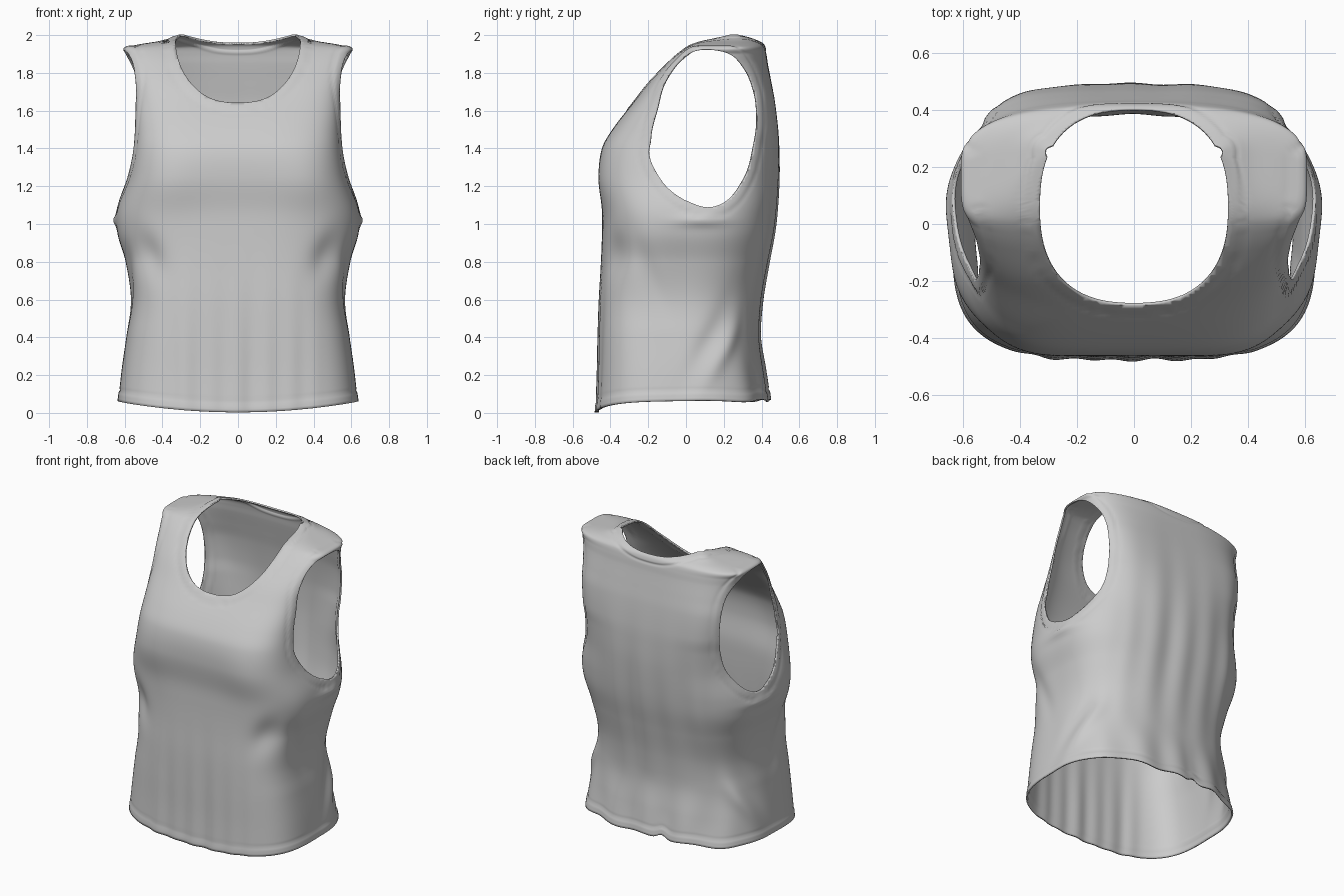
import bpy, bmesh, math
from mathutils import kdtree

if "Cube" in bpy.data.objects:
    bpy.data.objects.remove(bpy.data.objects["Cube"])

# Torso sections: z, half width, front y, back y, front and back squareness
SECTIONS = [
    (0.00, 0.635, -0.475, 0.440, 3.6, 2.7), (0.20, 0.615, -0.468, 0.415, 3.6, 2.6),
    (0.40, 0.590, -0.465, 0.393, 3.6, 2.6), (0.60, 0.567, -0.460, 0.405, 3.6, 2.6),
    (0.80, 0.595, -0.450, 0.437, 3.4, 2.7), (0.95, 0.638, -0.445, 0.465, 3.3, 2.7),
    (1.07, 0.640, -0.445, 0.480, 3.3, 2.7), (1.25, 0.585, -0.462, 0.492, 3.5, 3.0),
    (1.40, 0.558, -0.445, 0.492, 3.8, 3.6), (1.50, 0.553, -0.390, 0.487, 4.0, 4.2),
    (1.65, 0.556, -0.275, 0.470, 4.5, 4.4), (1.75, 0.566, -0.197, 0.452, 5.0, 3.8),
    (1.85, 0.582, -0.100, 0.433, 6.0, 3.1), (1.90, 0.592, -0.045, 0.426, 6.5, 2.8),
    (1.935, 0.598, 0.002, 0.418, 6.5, 2.6), (1.952, 0.520, 0.035, 0.408, 6.0, 2.6),
    (1.968, 0.420, 0.080, 0.385, 5.0, 2.8), (1.985, 0.360, 0.150, 0.345, 4.0, 3.0),
    (2.00, 0.310, 0.210, 0.290, 3.0, 3.0)]
# Armhole outline in the side view (y, z)
ARMHOLE = [(0.12, 1.922), (0.04, 1.912), (-0.04, 1.855), (-0.10, 1.77),
           (-0.15, 1.61), (-0.185, 1.45), (-0.195, 1.37), (-0.155, 1.27),
           (-0.08, 1.175), (0.02, 1.115), (0.12, 1.088), (0.21, 1.12),
           (0.30, 1.23), (0.355, 1.40), (0.375, 1.56), (0.36, 1.70),
           (0.31, 1.82), (0.23, 1.900)]
ARM_C = (0.1, 1.5)
SEGS = 240


def spline(table, x):
    """Smooth interpolation of table rows keyed by their first value."""
    n = len(table)
    i = max(0, min(n - 2, sum(r[0] <= x for r in table) - 1))
    a, b = table[i], table[i + 1]
    p, q = table[max(0, i - 1)], table[min(n - 1, i + 2)]
    h = b[0] - a[0]
    t = (x - a[0]) / h
    out = []
    for k in range(1, len(a)):
        m0 = (b[k] - p[k]) / (b[0] - p[0]) * h
        m1 = (q[k] - a[k]) / (q[0] - a[0]) * h
        out.append((2*t**3 - 3*t*t + 1) * a[k] + (t**3 - 2*t*t + t) * m0
                   + (3*t*t - 2*t**3) * b[k] + (t**3 - t*t) * m1)
    return out


def bump(v, centre, width):
    return math.exp(-((v - centre) / width) ** 2)


def ramp(v, a, b):
    t = max(0.0, min(1.0, (v - a) / (b - a)))
    return t * t * (3 - 2 * t)


def folds(x, y, z):
    """Outward push of the cloth: bust, tucks and drape folds."""
    ax = abs(x)
    front = ramp(-y, 0.15, 0.35)
    back = ramp(y, 0.15, 0.33)
    side = ramp(ax, 0.42, 0.55)
    d = front * 0.018 * bump(ax, 0.38, 0.16) * bump(z, 1.22, 0.17)
    d -= front * 0.028 * bump(ax, 0.50 - 0.3 * (0.9 - z), 0.08) * bump(z, 0.84, 0.12)
    ripple = math.cos(x * 44) + 0.6 * math.cos(x * 27 + 1)
    d += front * 0.004 * ripple * ramp(z, 0.95, 0.1) * ramp(ax, 0.48, 0.3)
    drape = math.cos(x * 31) + 0.7 * math.cos(x * 19 + z)
    d += back * 0.005 * drape * bump(z, 0.9, 0.5) * ramp(ax, 0.5, 0.35)
    d += back * 0.008 * math.cos(x * 24) * ramp(z, 0.45, 0.1)
    d += side * 0.020 * bump(y, 0.20 + 0.45 * (z - 0.3), 0.05) * bump(z, 0.38, 0.22)
    d -= side * 0.012 * bump(y, 0.09 + 0.45 * (z - 0.3), 0.06) * bump(z, 0.38, 0.22)
    d += side * 0.018 * bump(z, 1.02, 0.03) * bump(y, 0.08, 0.13)
    d -= side * 0.012 * bump(y, -0.22 - 0.35 * (z - 0.8), 0.06) * bump(z, 0.75, 0.2)
    return d


# Field functions: negative inside the opening
def neck_field(p):
    if p.z < 1.5:
        return 1.0
    u, v = abs(p.x) / 0.33, abs(p.y - 0.06) / 0.342
    return (u ** 2.5 + v ** 2.5) ** 0.4 - 1


POLAR = sorted((math.atan2(z - ARM_C[1], y - ARM_C[0]),
                math.hypot(z - ARM_C[1], y - ARM_C[0])) for y, z in ARMHOLE)
POLAR = ([(a - math.tau, r) for a, r in POLAR[-3:]] + POLAR
         + [(a + math.tau, r) for a, r in POLAR[:3]])


def arm_field(p):
    if abs(p.x) < 0.3:
        return 1.0
    dy, dz = p.y - ARM_C[0], p.z - ARM_C[1]
    return math.hypot(dy, dz) - spline(POLAR, math.atan2(dz, dy))[0]


def cut_opening(bm, field):
    """Trim the sheet along the zero line of a field."""
    val = {v: field(v.co) for v in bm.verts}
    fresh = []
    for e in list(bm.edges):
        a, b = e.verts
        if val[a] * val[b] < 0:
            fac = val[a] / (val[a] - val[b])
            fresh.append(bmesh.utils.edge_split(e, a, fac)[1])
    bmesh.ops.connect_verts(bm, verts=fresh)
    bmesh.ops.delete(bm, geom=[v for v in val if val[v] < 0], context='VERTS')


# Body: stacked rounded-square rings, rows packed towards the shoulders
levels = [1.85 * i / 115 for i in range(115)]
levels += [2.0 - 0.15 * (1 - i / 40) ** 1.6 for i in range(41)]
bm = bmesh.new()
rings = []
for z in levels:
    hx, yf, yb, nf, nb = spline(SECTIONS, z)
    cy, hy = (yf + yb) / 2, (yb - yf) / 2
    ring = []
    for j in range(SEGS):
        a = math.tau * j / SEGS
        c, s = math.cos(a), math.sin(a)
        n = nf if s < 0 else nb
        r = (abs(c) ** n + abs(s) ** n) ** (-1 / n)
        x, y = hx * r * c, cy + hy * r * s
        d = folds(x, y, z)
        # hem dips at the front and ripples at the back
        w = ramp(y, -0.4, 0.4)
        hem = (1 - w) * (0.003 + 0.05 * (x / 0.6) ** 2) + w * (
            0.065 + 0.007 * math.sin(x * 19 + 1) + 0.03 * bump(x, -0.12, 0.04))
        ring.append(bm.verts.new((x + d * c, y + d * s,
                                  z + hem * max(0, 1 - z / 0.5))))
    rings.append(ring)
for lo, hi in zip(rings, rings[1:]):
    for j in range(SEGS):
        k = (j + 1) % SEGS
        bm.faces.new((lo[j], lo[k], hi[k], hi[j]))

# Neck and arm openings
cut_opening(bm, neck_field)
cut_opening(bm, arm_field)
bmesh.ops.remove_doubles(bm, verts=bm.verts[:], dist=0.0015)

# Stitched bands along every open edge
bm.normal_update()
rim = [v for v in bm.verts if v.is_boundary]
tree = kdtree.KDTree(len(rim))
for i, v in enumerate(rim):
    tree.insert(v.co, i)
tree.balance()
moves = []
for v in bm.verts:
    d = tree.find(v.co)[2]
    push = 0.003 * ramp(d, 0.052, 0.042) - 0.003 * bump(d, 0.054, 0.008)
    moves.append((v, v.normal * push))
for v, m in moves:
    v.co += m

mesh = bpy.data.meshes.new("tank_top")
bm.to_mesh(mesh)
bm.free()
top = bpy.data.objects.new("tank_top", mesh)
bpy.context.collection.objects.link(top)

# Cloth thickness
thick = top.modifiers.new("cloth_thickness", 'SOLIDIFY')
thick.thickness = 0.010
thick.offset = -1

bpy.context.view_layer.objects.active = top
top.select_set(True)
bpy.ops.object.shade_smooth_by_angle(angle=math.radians(50))
